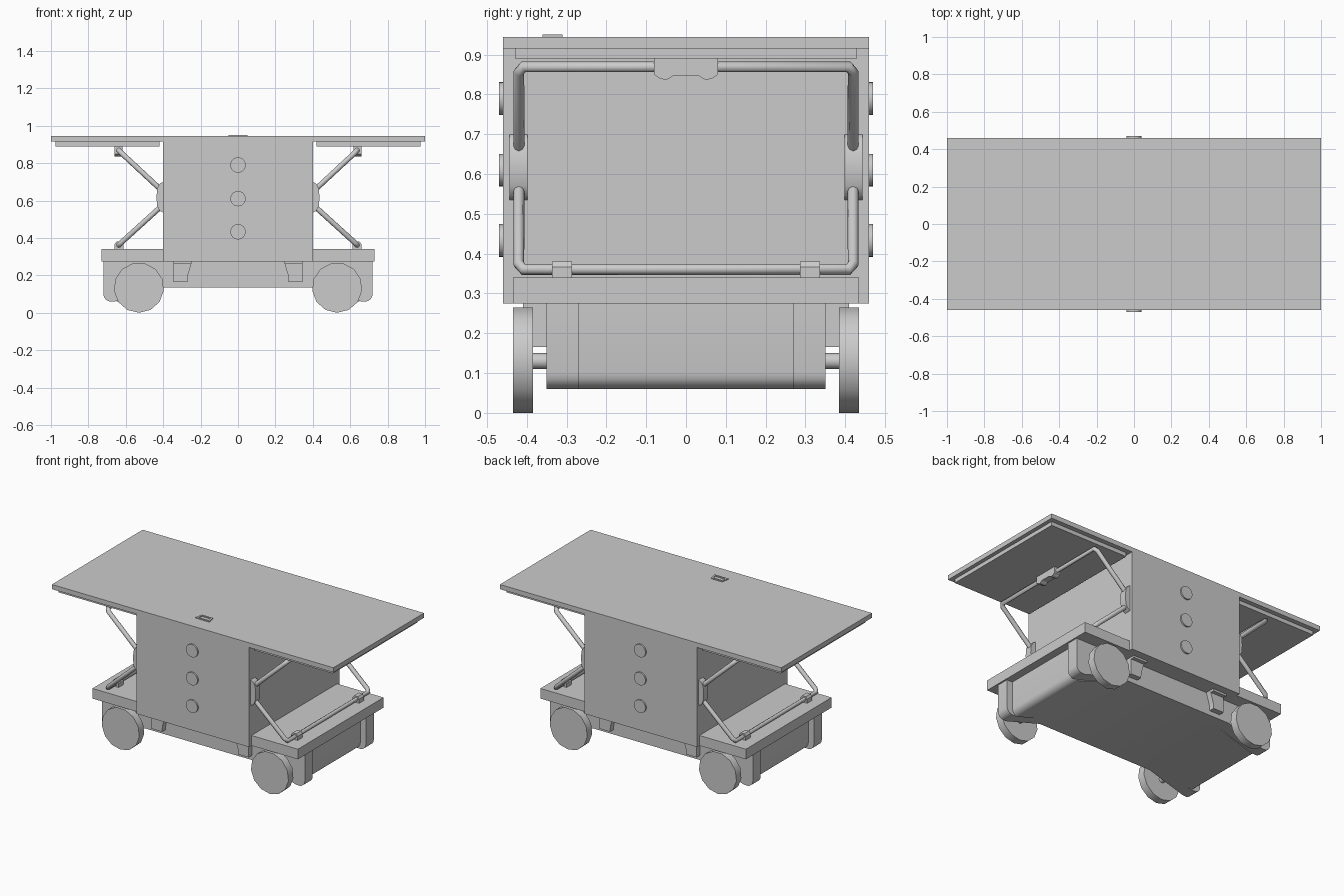
import bpy, bmesh, math
from mathutils import Vector

if "Cube" in bpy.data.objects:
    bpy.data.objects.remove(bpy.data.objects["Cube"])

def finish(name, bm, smooth=None):
    bmesh.ops.recalc_face_normals(bm, faces=bm.faces)
    me = bpy.data.meshes.new(name)
    bm.to_mesh(me)
    bm.free()
    ob = bpy.data.objects.new(name, me)
    bpy.context.collection.objects.link(ob)
    if smooth:
        bpy.context.view_layer.objects.active = ob
        bpy.ops.object.select_all(action='DESELECT')
        ob.select_set(True)
        bpy.ops.object.shade_smooth_by_angle(angle=math.radians(smooth))
    return ob

def prism(name, pts, a, b, axis='y', smooth=None):
    """Extrude a 2D outline from a to b along one axis."""
    put = {'x': lambda p, t: (t, p[0], p[1]),
           'y': lambda p, t: (p[0], t, p[1]),
           'z': lambda p, t: (p[0], p[1], t)}[axis]
    bm = bmesh.new()
    f = bm.faces.new([bm.verts.new(put(p, a)) for p in pts])
    r = bmesh.ops.extrude_face_region(bm, geom=[f])
    d = Vector(put((0, 0), b - a))
    bmesh.ops.translate(bm, vec=d, verts=[v for v in r['geom'] if isinstance(v, bmesh.types.BMVert)])
    return finish(name, bm, smooth)

def box(name, x0, x1, y0, y1, z0, z1):
    return prism(name, [(x0, z0), (x1, z0), (x1, z1), (x0, z1)], y0, y1)

def disc(name, x, z, r, y0, y1, n, turn=-math.pi / 2, smooth=None):
    pts = [(x + r * math.cos(turn + 2 * math.pi * i / n),
            z + r * math.sin(turn + 2 * math.pi * i / n)) for i in range(n)]
    return prism(name, pts, y0, y1, smooth=smooth)

def tube(name, pts, r):
    cu = bpy.data.curves.new(name, 'CURVE')
    cu.dimensions = '3D'
    cu.bevel_depth = r
    cu.bevel_resolution = 2
    cu.use_fill_caps = True
    sp = cu.splines.new('POLY')
    sp.points.add(len(pts) - 1)
    for p, q in zip(sp.points, pts):
        p.co = (*q, 1)
    ob = bpy.data.objects.new(name, cu)
    bpy.context.collection.objects.link(ob)

# Central cabinet and deck
box("cabinet", -.4, .4, -.46, .46, .275, .945)
for s in (-1, 1):
    box("deck", *sorted((s * .4, s * .73)), -.435, .435, .275, .34)

# Underbody with lowered, rounded ends; the end panels sit slightly back
def underbody(name, xo, y0, y1):
    r = .04
    half = [(.41, .135), (min(.66, xo - r), .06)]
    half += [(xo - r + r * math.sin(math.radians(a)), .06 + r - r * math.cos(math.radians(a)))
             for a in (5, 22, 45, 67, 90)]
    half += [(xo, .276)]
    pts = half + [(-x, z) for x, z in reversed(half)]
    prism(name, pts, y0, y1, smooth=30)

underbody("underbody_core", .68, -.27, .27)
underbody("underbody_side", .72, -.35, -.27)
underbody("underbody_side", .72, .27, .35)

for s in (-1, 1):
    # Folding leaf and its stiffening panel
    box("leaf", *sorted((s * .4, s * 1.0)), -.46, .46, .915, .945)
    box("leaf_panel", *sorted((s * .42, s * .975)), -.43, .43, .89, .915)

    # Folding support rods
    for name, z_in, z_out in (("upper_rod", .665, .87), ("lower_rod", .56, .36)):
        t = .07
        xc, zc = .64 - t * .21, z_out + t * (z_in - z_out)
        half = [(s * .42, .42, z_in), (s * xc, .42, zc), (s * .638, .408, z_out)]
        tube(name, half + [(x, -y, z) for x, y, z in reversed(half)], .014)

    # Leaf catch and the lower rod clips
    catch = [(-.08, .89), (-.08, .85), (-.065, .84), (-.05, .836), (-.03, .848), (.03, .848),
             (.05, .836), (.065, .84), (.08, .85), (.08, .89)]
    prism("leaf_catch", catch, s * .618, s * .66, 'x')
    for y in (-.312, .312):
        clip = [(.612, .34), (.66, .34), (.66, .366), (.65, .38), (.624, .38), (.612, .366)]
        prism("rod_clip", [(s * x, z) for x, z in clip], y - .025, y + .025)

    for m in (-1, 1):
        # Rod pivot blocks on the cabinet wall
        pivot = [(.4, .535), (.418, .545), (.432, .57), (.436, .617),
                 (.432, .664), (.418, .69), (.4, .70)]
        prism("rod_pivot", [(s * x, z) for x, z in pivot], m * .398, m * .443, smooth=35)
        # Wheels and chassis brackets
        disc("wheel", s * .53, .134, .134, m * .385, m * .435, 13, smooth=30)
        brk = [(.345, .276), (.345, .165), (.27, .165), (.268, .20), (.245, .276)]
        prism("chassis_bracket", [(s * x, z) for x, z in brk], m * .345, m * .385)
        top = [(.345, .276), (.345, .262), (.25, .262), (.245, .276)]
        prism("bracket_flange", [(s * x, z) for x, z in top], m * .385, m * .41)
    # Axle
    disc("axle", s * .53, .13, .02, -.39, .39, 12, smooth=35)

# Round knobs on both cabinet faces
for m in (-1, 1):
    for z in (.79, .61, .433):
        disc("knob", 0, z, .041, m * .455, m * .47, 24, smooth=30)

# Small latch ring on the top
outer = [(-.05, -.36), (.05, -.36), (.04, -.31), (-.04, -.31)]
inner = [(-.036, -.35), (.036, -.35), (.03, -.32), (-.03, -.32)]
for i in range(4):
    j = (i + 1) % 4
    prism("latch_ring", [outer[i], outer[j], inner[j], inner[i]], .944, .951, 'z')
